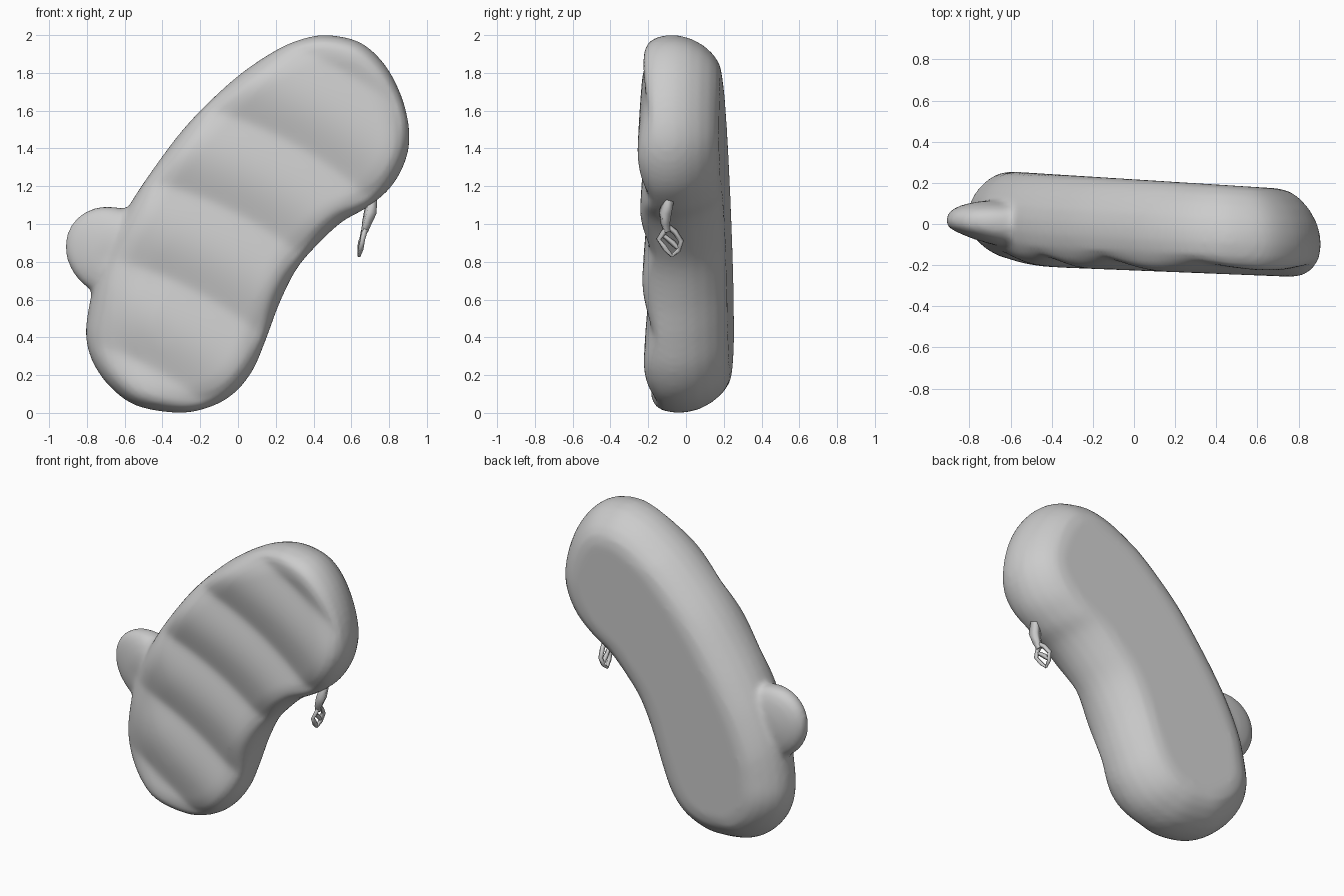
import bpy, bmesh, math
from mathutils import Vector
from mathutils.geometry import intersect_point_line

if "Cube" in bpy.data.objects:
    bpy.data.objects.remove(bpy.data.objects["Cube"])

# Outline of the padded slab in the front plane (x, z), clockwise from the top
OUTLINE = [(0.48, 2.0), (0.65, 1.96), (0.78, 1.84), (0.87, 1.665), (0.908, 1.48),
           (0.885, 1.33), (0.805, 1.19), (0.68, 1.085), (0.55, 1.01), (0.42, 0.89),
           (0.31, 0.76), (0.22, 0.58), (0.145, 0.38), (0.075, 0.22), (-0.025, 0.10),
           (-0.15, 0.03), (-0.31, 0.0), (-0.53, 0.035), (-0.67, 0.13), (-0.765, 0.26),
           (-0.805, 0.40), (-0.79, 0.56), (-0.74, 0.76), (-0.66, 0.95), (-0.57, 1.11),
           (-0.45, 1.29), (-0.30, 1.49), (-0.15, 1.65), (0.02, 1.80), (0.20, 1.92), (0.34, 1.98)]
SPINE = (Vector((-0.30, 0.42)), Vector((0.45, 1.52)))
AXIS = Vector((0.52, 0.85))


def smooth_loop(pts, steps=5):
    p = [Vector(q) for q in pts]
    n, out = len(p), []
    for i in range(n):
        a, b, c, d = p[i - 1], p[i], p[(i + 1) % n], p[(i + 2) % n]
        for k in range(steps):
            t = k / steps
            out.append(0.5 * (2 * b + (c - a) * t + (2 * a - 5 * b + 4 * c - d) * t * t
                              + (3 * b - a - 3 * c + d) * t ** 3))
    return out


def toward_spine(p):
    q, t = intersect_point_line(p, *SPINE)
    return SPINE[0].lerp(SPINE[1], min(1, max(0, t))) - p


def front_y(p):
    return -0.213 - 0.04 * p.x + 0.5 * max(0, -0.38 - p.x) ** 2


def back_y(p):
    return 0.217 - 0.063 * p.x


def wave(p):
    # cross grooves between the finger-like pads, slightly arched
    across = p.x * AXIS.y - p.y * AXIS.x + 0.4
    s = (p.dot(AXIS) + 0.25 * across * across - 0.43) / 0.465
    g = 1 - math.sqrt(math.sin(math.pi * s) ** 2 + 0.04)
    return 0.045 * g - 0.012


# Rings from the middle of the front, round the rim, to the middle of the back
loop = smooth_loop(OUTLINE)
rim = [(0.13, 0.0), (0.08, 0.02), (0.04, 0.075), (0.012, 0.18), (0, 0.33), (0.003, 0.47),
       (0.02, 0.62), (0.055, 0.77), (0.10, 0.89), (0.15, 0.97), (0.21, 1.0)]
bm = bmesh.new()
rings = []


def add_ring(inset, t, frac):
    ring = []
    for p0 in loop:
        v = toward_spine(p0)
        d = inset + (v.length - inset) * t
        p = p0 + v.normalized() * d
        y = front_y(p) + (back_y(p) - front_y(p)) * frac
        ring.append(bm.verts.new((p.x, y, p.y)))
    rings.append(ring)


for t in (0.95, 0.6, 0.3):
    add_ring(0.13, t, 0)
for inset, frac in rim:
    add_ring(inset, 0, frac)
for t in (0.5, 0.95):
    add_ring(0.21, t, 1)
n = len(loop)
for a, b in zip(rings, rings[1:]):
    for i in range(n):
        j = (i + 1) % n
        bm.faces.new((a[i], a[j], b[j], b[i]))
bm.faces.new(rings[0])
bm.faces.new(rings[-1])

# Side lobe: blunt at the tip, running into the slab
lobe = bmesh.ops.create_uvsphere(bm, u_segments=32, v_segments=24, radius=1)["verts"]
for v in lobe:
    x, y, z = v.co
    yy = math.copysign(abs(y) ** 0.75, y) * 0.105
    if y < 0:
        yy *= 1.15 + 0.6 * x
    v.co = Vector((-0.66 + (0.255 if x < 0 else 0.36) * x, 0.01 + yy, 0.85 + 0.24 * z - 0.03 * x))
bmesh.ops.recalc_face_normals(bm, faces=bm.faces)
me = bpy.data.meshes.new("padded_body")
bm.to_mesh(me)
bm.free()
body = bpy.data.objects.new("padded_body", me)
bpy.context.collection.objects.link(body)

# Fuse the lobe and slab into one soft skin
rm = body.modifiers.new("fuse", "REMESH")
rm.mode = 'VOXEL'
rm.voxel_size = 0.018
rm.use_smooth_shade = True
sm = body.modifiers.new("soften", "SMOOTH")
sm.factor = 0.5
sm.iterations = 6
fused = bpy.data.meshes.new_from_object(body.evaluated_get(bpy.context.evaluated_depsgraph_get()))
body.modifiers.clear()
body.data = fused

# Press the cross grooves into the front
normals = [v.normal.copy() for v in fused.vertices]
for v, nor in zip(fused.vertices, normals):
    w = min(1, max(0, (-nor.y - 0.35) / 0.6))
    w *= min(1, max(0, (v.co.x + 0.95 - 0.2 * v.co.z) / 0.35))
    v.co.y += w * wave(Vector((v.co.x, v.co.z)))
fused.update()


# Ragged dangling strands at the right edge
def strand(name, pts):
    cu = bpy.data.curves.new(name, 'CURVE')
    cu.dimensions = '3D'
    cu.bevel_depth = 0.01
    cu.bevel_resolution = 0
    cu.use_fill_caps = True
    sp = cu.splines.new('POLY')
    sp.points.add(len(pts) - 1)
    for q, (x, y, z, r) in zip(sp.points, pts):
        q.co = (x, y, z, 1)
        q.radius = r
    ob = bpy.data.objects.new(name, cu)
    bpy.context.collection.objects.link(ob)


strand("strand_stem", [(0.71, -0.09, 1.13, 3.0), (0.70, -0.11, 1.06, 3.8),
                       (0.68, -0.11, 1.0, 2.8), (0.67, -0.10, 0.96, 2.0)])
strand("strand_front", [(0.675, -0.10, 0.98, 1.8), (0.66, -0.145, 0.92, 1.4),
                        (0.65, -0.11, 0.87, 1.6), (0.64, -0.075, 0.83, 0.9)])
strand("strand_back", [(0.675, -0.10, 0.99, 1.6), (0.665, -0.06, 0.96, 1.6),
                       (0.655, -0.025, 0.91, 1.5), (0.645, -0.04, 0.86, 1.4),
                       (0.64, -0.075, 0.83, 0.9)])
strand("strand_cross", [(0.66, -0.12, 0.94, 1.2), (0.65, -0.07, 0.90, 1.6),
                        (0.645, -0.04, 0.87, 1.2)])
